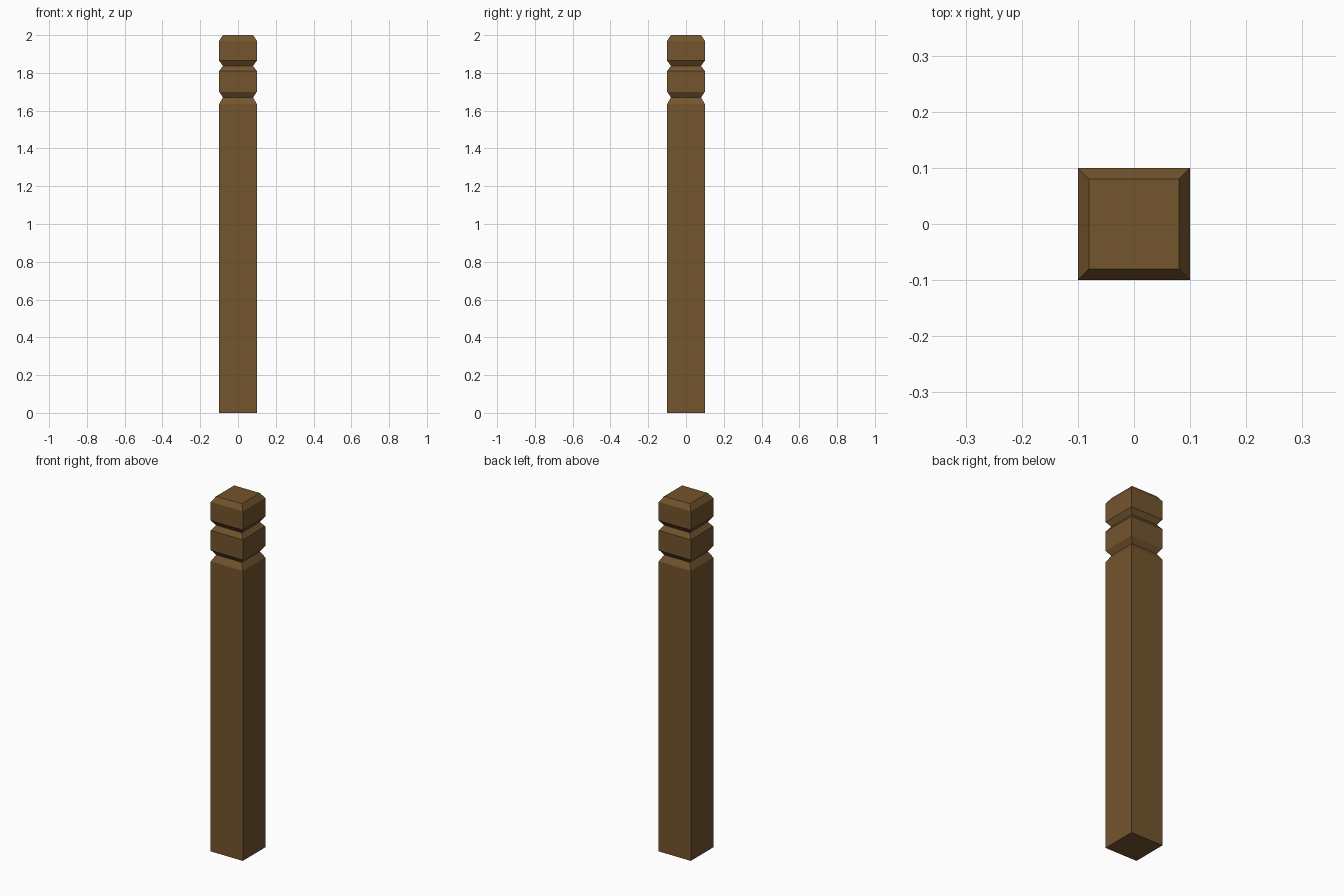
import bpy, bmesh

if "Cube" in bpy.data.objects:
    bpy.data.objects.remove(bpy.data.objects["Cube"])

# Wood material
wood = bpy.data.materials.new("brown_wood")
wood.diffuse_color = (0.17, 0.09, 0.027, 1)
wood.use_nodes = True
wood.node_tree.nodes["Principled BSDF"].inputs["Base Color"].default_value = wood.diffuse_color

# Post profile: (height, half width), with two V grooves and a chamfered top
profile = [(0, 0.1), (1.635, 0.1), (1.67, 0.08), (1.70, 0.1),
           (1.81, 0.1), (1.837, 0.08), (1.865, 0.1), (1.97, 0.1), (2.0, 0.08)]


def square_post(name, profile):
    bm = bmesh.new()
    corners = [(-1, -1), (1, -1), (1, 1), (-1, 1)]
    rings = [[bm.verts.new((x * w, y * w, z)) for x, y in corners]
             for z, w in profile]
    # Side faces between neighbouring square rings
    for lower, upper in zip(rings, rings[1:]):
        for i in range(4):
            j = (i + 1) % 4
            bm.faces.new((lower[i], lower[j], upper[j], upper[i]))
    # End caps
    bm.faces.new(rings[0][::-1])
    bm.faces.new(rings[-1])
    mesh = bpy.data.meshes.new(name)
    bm.to_mesh(mesh)
    bm.free()
    mesh.materials.append(wood)
    obj = bpy.data.objects.new(name, mesh)
    bpy.context.collection.objects.link(obj)
    return obj


square_post("wooden_post", profile)
